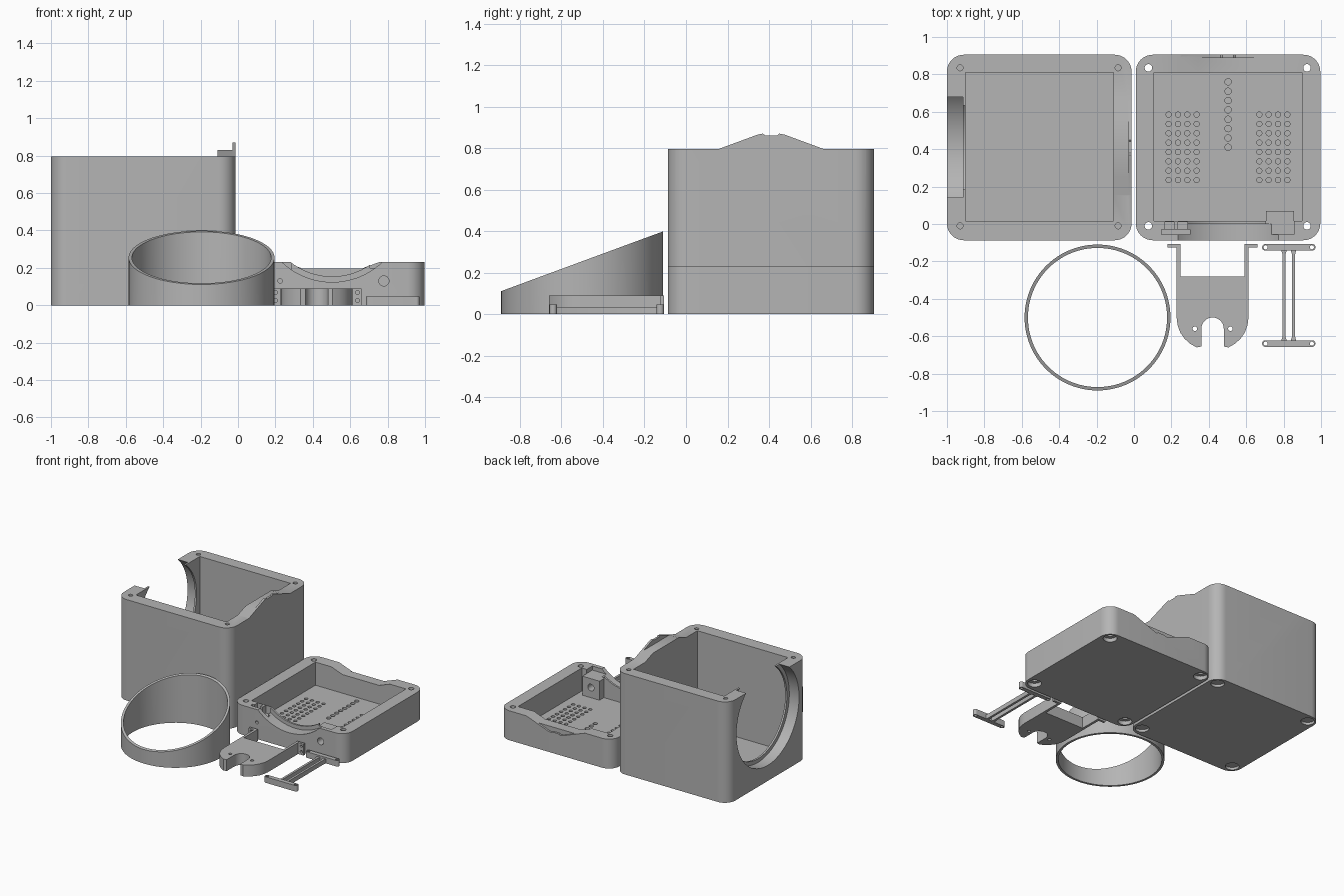
import bpy, bmesh, math

if "Cube" in bpy.data.objects:
    bpy.data.objects.remove(bpy.data.objects["Cube"])

grey = bpy.data.materials.new("plain_grey")
grey.diffuse_color = (0.46, 0.46, 0.46, 1)
grey.use_nodes = True
grey.node_tree.nodes["Principled BSDF"].inputs["Base Color"].default_value = grey.diffuse_color
grey.roughness = 0.6


def arc(cx, cy, r, a0, a1, n=10):
    return [(cx + r * math.cos(math.radians(a0 + (a1 - a0) * i / n)),
             cy + r * math.sin(math.radians(a0 + (a1 - a0) * i / n))) for i in range(n + 1)]


def circle(cx, cy, r, n=24):
    return arc(cx, cy, r, 0, 360, n)[:-1]


def rect(x0, x1, y0, y1, r=0.0):
    if r == 0:
        return [(x0, y0), (x1, y0), (x1, y1), (x0, y1)]
    return (arc(x1 - r, y1 - r, r, 0, 90) + arc(x0 + r, y1 - r, r, 90, 180)
            + arc(x0 + r, y0 + r, r, 180, 270) + arc(x1 - r, y0 + r, r, 270, 360))


PLACE = {'x': lambda u, v, t: (t, u, v), 'y': lambda u, v, t: (u, t, v), 'z': lambda u, v, t: (u, v, t)}


def prisms(name, items):
    """One mesh object from (outline, start, end, axis) extrusions."""
    bm = bmesh.new()
    for pts, a, b, axis in items:
        lo = [bm.verts.new(PLACE[axis](u, v, a)) for u, v in pts]
        hi = [bm.verts.new(PLACE[axis](u, v, b)) for u, v in pts]
        bm.faces.new(lo[::-1])
        bm.faces.new(hi)
        for i in range(len(pts)):
            j = (i + 1) % len(pts)
            bm.faces.new((lo[i], lo[j], hi[j], hi[i]))
    bmesh.ops.recalc_face_normals(bm, faces=bm.faces[:])
    return finish(name, bm)


def finish(name, bm):
    me = bpy.data.meshes.new(name)
    bm.to_mesh(me)
    bm.free()
    ob = bpy.data.objects.new(name, me)
    bpy.context.collection.objects.link(ob)
    me.materials.append(grey)
    return ob


def smooth(ob):
    bpy.ops.object.select_all(action='DESELECT')
    ob.select_set(True)
    bpy.context.view_layer.objects.active = ob
    bpy.ops.object.shade_smooth_by_angle(angle=math.radians(30))


def part(name, body, steps=()):
    """Extruded body with a list of (operation, extrusions) applied in order."""
    ob = prisms(name, [body])
    for op, items in steps:
        tool = prisms("cutter", items)
        tool.hide_render = True
        mod = ob.modifiers.new("shape", 'BOOLEAN')
        mod.operation, mod.solver, mod.object = op, 'EXACT', tool
        dg = bpy.context.evaluated_depsgraph_get()
        me = bpy.data.meshes.new_from_object(ob.evaluated_get(dg))
        ob.modifiers.clear()
        ob.data = me
        bpy.data.objects.remove(tool)
    smooth(ob)
    return ob


ADD, CUT = 'UNION', 'DIFFERENCE'
Y0, Y1 = -0.087, 0.905
MID = 0.41          # middle of both cases in y
H, LH = 0.795, 0.232  # case and lid heights
R, LIP = 0.39, 0.36   # round opening and its inner lip


def holes(xs, ys, r, z0, z1):
    return [(circle(x, y, r), z0, z1, 'z') for x in xs for y in ys]


# hood profile on the case rim, as (offset from the middle, rise)
hood = [(-0.255, 0), (-0.065, 0.07), (-0.04, 0.075), (-0.03, 0.067),
        (0.03, 0.067), (0.04, 0.075), (0.065, 0.07), (0.255, 0)]
step = [(-0.255, 0), (-0.16, 0.035), (0.16, 0.035), (0.255, 0)]


def above(shape):
    return [(-1, H)] + [(MID + u, H + v) for u, v in shape] + [(2, H), (2, 1.2), (-1, 1.2)]


# deep case: hooded rim, cavity, round opening in the left wall
cx, cz = -0.915, 0.513
part("case", (rect(-1, -0.013, Y0, Y1, 0.09), 0, 0.9, 'z'), [
    (CUT, [(above(hood), -1.2, 0.2, 'x')]),
    (CUT, [(above(step), -1.2, -0.03, 'x')]),
    (CUT, [(rect(-0.9, -0.11, 0.015, 0.81), 0.05, 1.2, 'z')]),
    (CUT, [(rect(-1, 2, H, 1.2), -1.2, -0.5, 'x')]),
    (CUT, [(circle(MID, cz, R, 72), -1.2, cx, 'x')]),
    (CUT, [(circle(MID, cz, LIP, 72), -1.2, -0.85, 'x')]),
    (CUT, holes((-0.93, -0.085), (-0.01, 0.835), 0.016, 0.6, 1.2)),
    (CUT, holes((-0.93, -0.085), (-0.01, 0.835), 0.05, -0.1, 0.02)),
])

# shallow lid: matching dips, vents, screw holes, sensor mount
LX = 0.503
rows = [0.235 + 0.05 * i for i in range(8)]


def dip(shape):
    return [(LX + u, LH - v) for u, v in shape] + [(LX + 0.255, 0.5), (LX - 0.255, 0.5)]


lz = LH + 0.282
part("lid", (rect(0.01, 0.996, Y0, Y1, 0.09), 0, LH, 'z'), [
    (CUT, [(rect(0.108, 0.898, 0.015, 0.81), 0.05, 0.5, 'z')]),
    (CUT, [(dip(step), 0.7, 1.2, 'y')]),
    (CUT, [(dip(hood), 0.89, 1.2, 'y')]),
    (CUT, [(rect(0.705, 0.855, -0.055, 0.04), 0.2, 0.5, 'z')]),
    (ADD, [(rect(0.705, 0.855, -0.05, 0.07), 0.03, 0.2, 'z')]),
    (CUT, [(circle(LX, lz, R, 72), -0.3, 0.0, 'y')]),
    (CUT, [(circle(LX, lz, LIP, 72), -0.3, 0.1, 'y')]),
    (CUT, [(rect(0.148, 0.3, -0.055, -0.03), 0.16, 0.5, 'z')]),
    (CUT, [(rect(0.165, 0.215, -0.032, 0.01), 0.17, 0.5, 'z'),
           (rect(0.235, 0.285, -0.032, 0.01), 0.17, 0.5, 'z')]),
    (CUT, [(circle(0.78, 0.13, 0.027), -0.3, 0.2, 'y'),
           (circle(0.225, 0.13, 0.012), -0.3, 0.1, 'y')]),
    (CUT, holes((0.185, 0.235, 0.285, 0.335, 0.67, 0.72, 0.77, 0.82), rows, 0.014, 0.03, 0.1)
     + holes((0.503,), [y + 0.175 for y in rows], 0.017, 0.03, 0.1)),
    (CUT, holes((0.077, 0.925), (-0.01, 0.835), 0.02, -0.1, 0.5)),
    (CUT, holes((0.077, 0.925), (-0.01, 0.835), 0.05, -0.1, 0.03)),
])

# slanted collar: ring whose top follows a sloping plane
bm = bmesh.new()
loops = []
N = 96
for r, top in ((0.39, 0), (0.39, 1), (0.372, 1), (0.372, 0)):
    loops.append([bm.verts.new((x, y, (0.255 + 0.369 * (y + 0.5)) if top else 0))
                  for x, y in circle(-0.195, -0.5, r, N)])
for k in range(4):
    a, b = loops[k], loops[(k + 1) % 4]
    for i in range(N):
        j = (i + 1) % N
        bm.faces.new((a[i], a[j], b[j], b[i]))
bmesh.ops.recalc_face_normals(bm, faces=bm.faces[:])
smooth(finish("slanted_collar", bm))

# forked bracket with two arms and screw flanges
BX = 0.42
half = [(0.06, -0.56), (0.06, -0.655), (0.085, -0.66), (0.12, -0.64), (0.15, -0.613),
        (0.173, -0.58), (0.187, -0.54), (0.192, -0.5), (0.192, -0.28)]
fork = ([(BX + x, y) for x, y in half] + [(BX - x, y) for x, y in half[::-1]]
        + arc(BX, -0.56, 0.06, 180, 0, 16)[1:-1])
arms = []
for s in (-1, 1):
    xs = sorted((BX + s * 0.192, BX + s * 0.172))
    fs = sorted((BX + s * 0.172, BX + s * 0.24))
    arms.append((ADD, [(rect(xs[0], xs[1], -0.3, -0.11), 0, 0.09, 'z')]))
    arms.append((ADD, [(rect(fs[0], fs[1], -0.125, -0.107), 0, 0.09, 'z')]))
    arms.append((CUT, [(circle(BX + s * 0.219, z, 0.01, 16), -0.2, 0, 'y') for z in (0.025, 0.068)]))
part("fork_bracket", (fork, 0, 0.09, 'z'),
     arms + [(CUT, holes((BX - 0.095, BX + 0.095), (-0.56,), 0.012, -0.1, 0.2))])

# clamp frame: two rounded bars joined by twin rods
ends = (0.704, 0.951)
part("clamp_frame", (rect(0.685, 0.97, -0.142, -0.107, 0.017), 0, 0.047, 'z'), [
    (ADD, [(rect(0.685, 0.97, -0.657, -0.622, 0.017), 0, 0.047, 'z')]),
    (ADD, [([(x - 0.018, -0.635), (x + 0.018, -0.635), (x + 0.009, -0.605), (x + 0.009, -0.16),
             (x + 0.018, -0.13), (x - 0.018, -0.13), (x - 0.009, -0.16), (x - 0.009, -0.605)],
            0, 0.035, 'z') for x in (0.802, 0.853)]),
    (CUT, holes(ends, (-0.1245, -0.6395), 0.011, -0.1, 0.2)),
])
